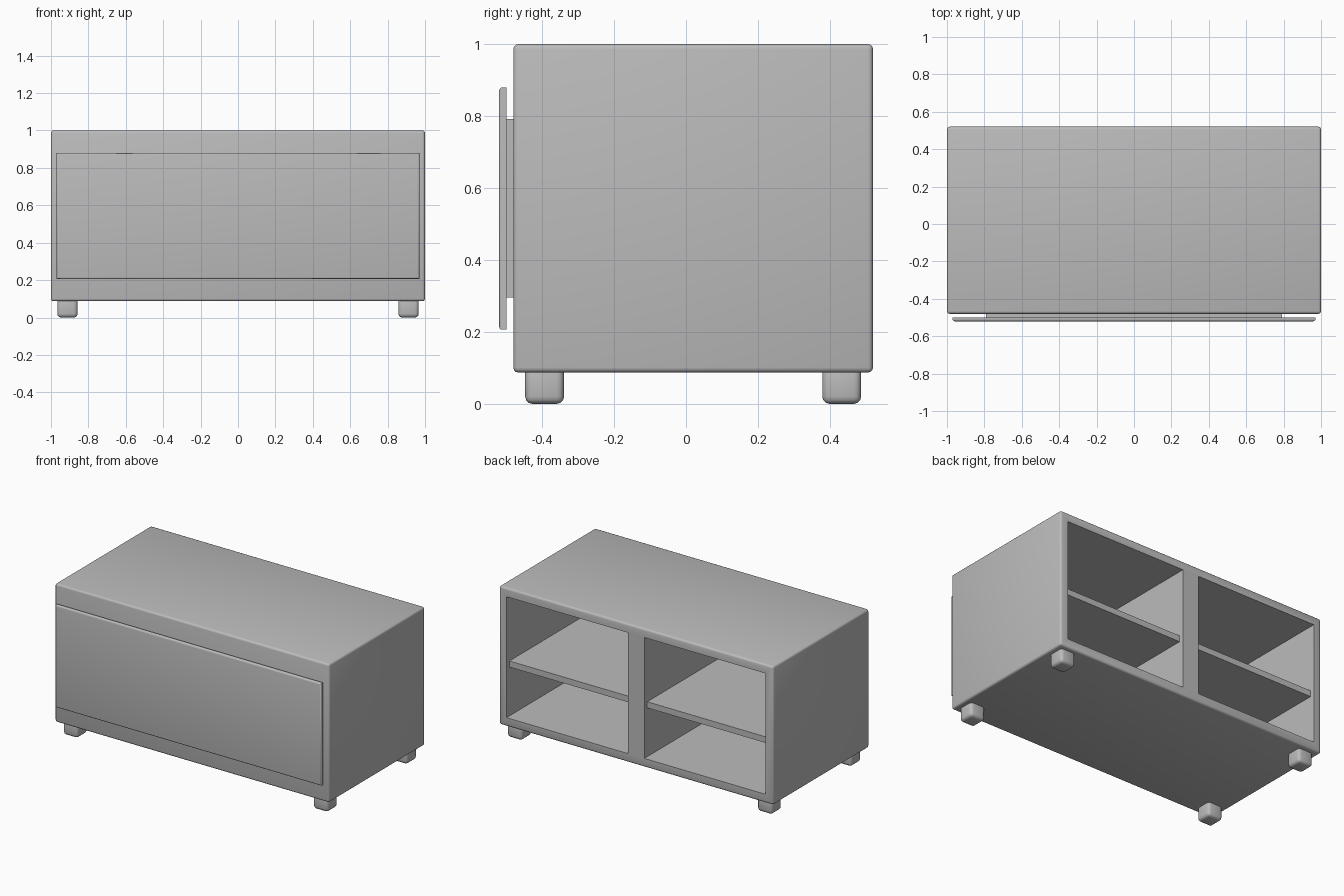
import bpy
import bmesh
from mathutils import Vector

default = bpy.data.objects.get("Cube")
if default:
    bpy.data.objects.remove(default, do_unlink=True)

grey = bpy.data.materials.new("plain grey")
grey.use_nodes = True
colour = (0.5, 0.5, 0.5, 1.0)
grey.diffuse_color = colour
grey.node_tree.nodes["Principled BSDF"].inputs["Base Color"].default_value = colour


def box(name, low, high, bevel=0.0, keep=lambda edge, middle: True):
    """Box between two corners; edges accepted by keep are rounded."""
    low, high = Vector(low), Vector(high)
    middle, size = (low + high) / 2, high - low
    bm = bmesh.new()
    bmesh.ops.create_cube(bm, size=1)
    for v in bm.verts:
        v.co = middle + v.co * size
    if bevel:
        edges = [e for e in bm.edges if keep(e, middle)]
        bmesh.ops.bevel(bm, geom=edges, offset=bevel, segments=3,
                        profile=0.5, affect='EDGES')
    mesh = bpy.data.meshes.new(name)
    bm.to_mesh(mesh)
    bm.free()
    mesh.materials.append(grey)
    obj = bpy.data.objects.new(name, mesh)
    bpy.context.collection.objects.link(obj)
    return obj


def activate(obj):
    bpy.ops.object.select_all(action='DESELECT')
    obj.select_set(True)
    bpy.context.view_layer.objects.active = obj


def smooth(obj):
    activate(obj)
    bpy.ops.object.shade_smooth_by_angle(angle=0.6)


def front_edge(edge, middle):
    return any(all(v.co.y < middle.y for v in edge.verts) for _ in (0,))


FRONT, BACK, BASE, TOP = -0.48, 0.52, 0.087, 1.0
SIDES = (("left", 1), ("right", -1))

# Cabinet body, hollowed from the back into two compartments
body = box("cabinet_body", (-1, FRONT, BASE), (1, BACK, TOP), 0.014)
for side, s in SIDES:
    inner, outer = sorted((0.06 * s, 0.945 * s))
    cutter = box("compartment_cutter", (inner, FRONT + 0.06, 0.145),
                 (outer, BACK + 0.1, 0.942))
    cutter.hide_render = True
    cut = body.modifiers.new("compartment", 'BOOLEAN')
    cut.operation = 'DIFFERENCE'
    cut.solver = 'EXACT'
    cut.object = cutter
    activate(body)
    bpy.ops.object.modifier_apply(modifier=cut.name)
    bpy.data.objects.remove(cutter, do_unlink=True)
smooth(body)

# One shelf in each compartment, set slightly inside the opening
for side, s in SIDES:
    inner, outer = sorted((0.055 * s, 0.95 * s))
    box(side + "_shelf", (inner, FRONT + 0.05, 0.467),
        (outer, BACK - 0.03, 0.507))

# Raised front panel on a smaller spacer
box("panel_spacer", (-0.79, -0.5, 0.295), (0.79, FRONT + 0.01, 0.792))
smooth(box("front_panel", (-0.97, -0.52, 0.206), (0.97, -0.499, 0.88),
           0.01, front_edge))

# Four rounded block feet
for side, s in SIDES:
    for end, y in (("front", -0.393), ("back", 0.433)):
        x, half = 0.912 * s, 0.054
        smooth(box(end + "_" + side + "_foot", (x - half, y - half, 0),
                   (x + half, y + half, BASE + 0.02), 0.02))
